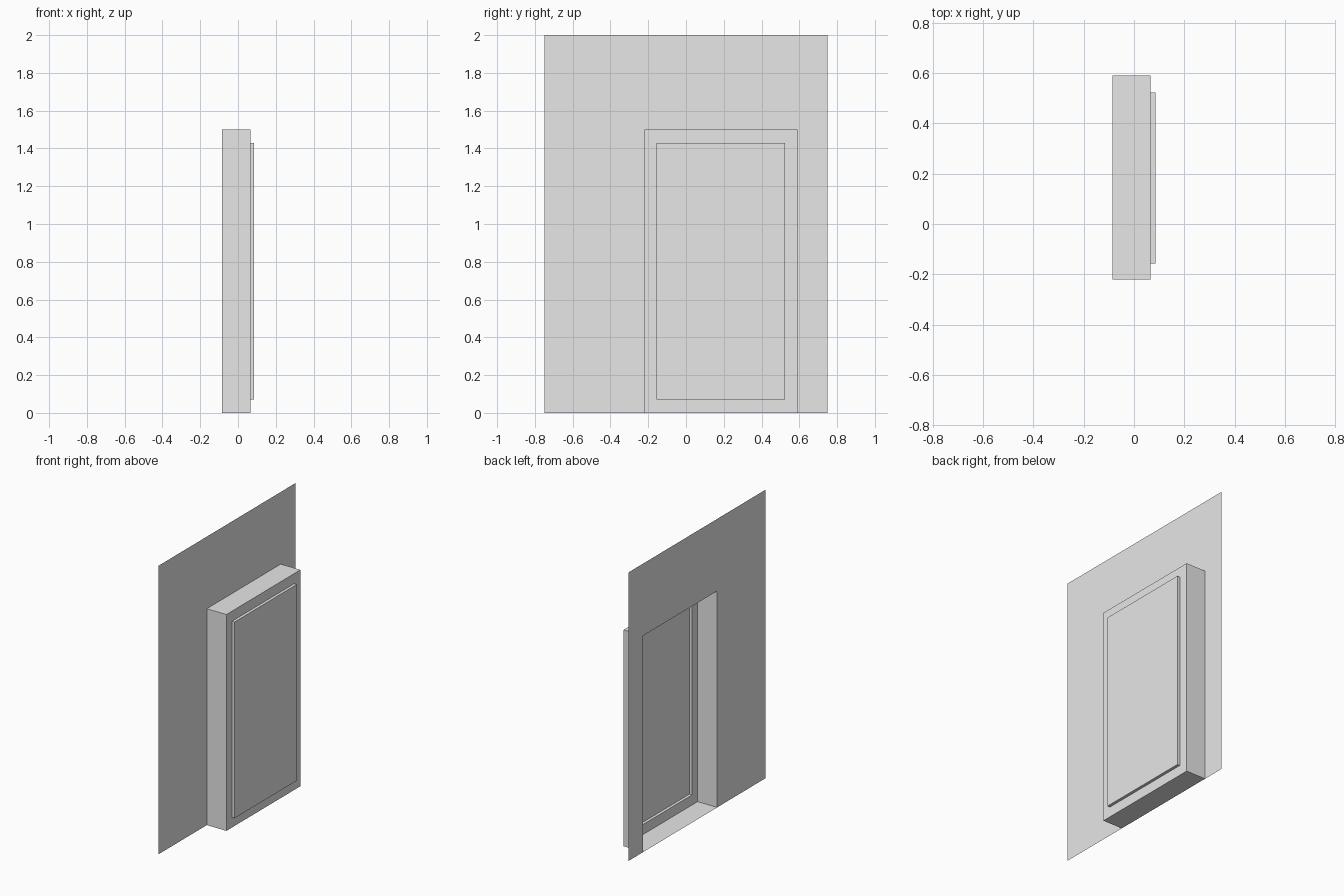
import bpy
import bmesh

cube = bpy.data.objects.get("Cube")
if cube:
    bpy.data.objects.remove(cube, do_unlink=True)

# Single plain grey
grey = bpy.data.materials.new("light grey")
grey.use_nodes = True
colour = (0.8, 0.8, 0.8, 1)
grey.diffuse_color = colour
grey.node_tree.nodes["Principled BSDF"].inputs["Base Color"].default_value = colour

WALL_X, FRONT_X, PANEL_X = -0.085, 0.065, 0.085
WALL = (-0.75, 0.75, 0, 2)
OPENING = (-0.22, 0.59, 0, 1.5)
PANEL = (-0.157, 0.523, 0.07, 1.43)


def sheet(name, outlines, sides=4, cap=False):
    """Bridge successive rectangles (x, (y0, y1, z0, z1)) into an open sheet."""
    bm = bmesh.new()
    rings = []
    for x, (y0, y1, z0, z1) in outlines:
        corners = ((y0, z0), (y0, z1), (y1, z1), (y1, z0))
        rings.append([bm.verts.new((x, y, z)) for y, z in corners])
    for a, b in zip(rings, rings[1:]):
        for i in range(sides):
            j = (i + 1) % 4
            bm.faces.new((a[i], b[i], b[j], a[j]))
    if cap:
        bm.faces.new(rings[-1][::-1])
    mesh = bpy.data.meshes.new(name)
    bm.to_mesh(mesh)
    bm.free()
    mesh.materials.append(grey)
    obj = bpy.data.objects.new(name, mesh)
    bpy.context.collection.objects.link(obj)
    return obj


# Thin wall around a doorway that reaches the ground
sheet("wall", [(WALL_X, WALL), (WALL_X, OPENING)], sides=3)

# Hollow surround projecting from the wall, with its front rim
sheet("door_surround", [(WALL_X, OPENING), (FRONT_X, OPENING), (FRONT_X, PANEL)])

# Shallow raised panel, hollow behind
sheet("raised_panel", [(FRONT_X, PANEL), (PANEL_X, PANEL)], cap=True)
